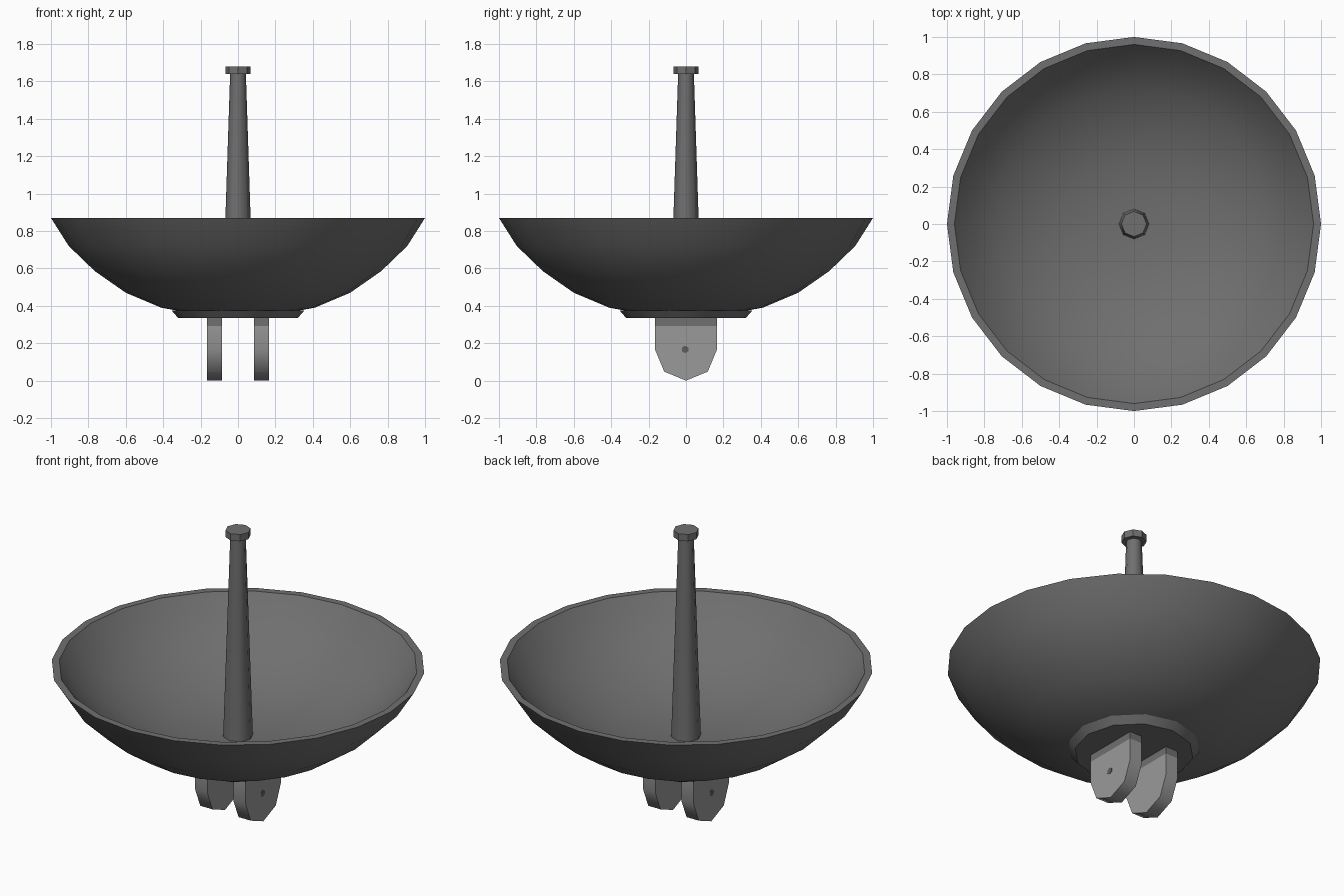
import bpy, bmesh, math

if "Cube" in bpy.data.objects:
    bpy.data.objects.remove(bpy.data.objects["Cube"])


def material(name, v):
    m = bpy.data.materials.new(name)
    m.diffuse_color = (v, v, v, 1)
    m.use_nodes = True
    m.node_tree.nodes["Principled BSDF"].inputs["Base Color"].default_value = m.diffuse_color
    return m


DARK = material("dark grey", 0.16)
LIGHT = material("light grey", 0.32)
HOLE = material("hole grey", 0.11)


def finish(bm, name, mats, smooth=None):
    bmesh.ops.recalc_face_normals(bm, faces=bm.faces[:])
    me = bpy.data.meshes.new(name)
    bm.to_mesh(me)
    bm.free()
    for m in mats:
        me.materials.append(m)
    ob = bpy.data.objects.new(name, me)
    bpy.context.collection.objects.link(ob)
    if smooth:
        bpy.ops.object.select_all(action='DESELECT')
        ob.select_set(True)
        bpy.context.view_layer.objects.active = ob
        bpy.ops.object.shade_smooth_by_angle(angle=math.radians(smooth))
    return ob


def lathe(name, profile, sides, mat, smooth=None):
    """Revolve (radius, z) points around z, closing both ends."""
    bm = bmesh.new()
    rings = []
    for r, z in profile:
        if r == 0:
            rings.append([bm.verts.new((0, 0, z))] * sides)
        else:
            rings.append([bm.verts.new((r * math.cos(2 * math.pi * i / sides),
                                        r * math.sin(2 * math.pi * i / sides), z))
                          for i in range(sides)])
    for a, b in zip(rings, rings[1:]):
        for i in range(sides):
            j = (i + 1) % sides
            quad = list(dict.fromkeys((a[i], a[j], b[j], b[i])))
            bm.faces.new(quad)
    return finish(bm, name, [mat], smooth)


# Bowl: outer shell, flat rim, shallower inner shell
outer = [(0, 0.345), (0.2, 0.352), (0.41, 0.39), (0.6, 0.47),
         (0.765, 0.585), (0.905, 0.72), (1.0, 0.87)]
inner_depth, inner_bottom = 0.87 - 0.46, 0.46
inner = [(r * 0.96, inner_bottom + (z - 0.345) / 0.525 * inner_depth)
         for r, z in reversed(outer)]
lathe("dish", outer + inner, 24, DARK, 35)

# Round foot plate under the bowl
lathe("foot_plate", [(0, 0.335), (0.32, 0.335), (0.355, 0.375), (0, 0.375)], 12, DARK, 30)

# Tapered feed mast with its cap
lathe("mast", [(0, 0.455), (0.081, 0.455), (0.042, 1.645), (0, 1.645)], 8, DARK, 50)
lathe("mast_cap", [(0, 1.64), (0.068, 1.64), (0.068, 1.68), (0, 1.68)], 8, DARK, 30)


# Two mounting lugs with rounded lower ends and a dark top band
def lug(name, side):
    bm = bmesh.new()
    r = 0.165
    pts = [(-r, 0.345), (-r, 0.293)]
    pts += [(-r * math.cos(k * math.pi / 4), r - r * math.sin(k * math.pi / 4))
            for k in range(5)]
    pts += [(r, 0.293), (r, 0.345)]
    face = bm.faces.new([bm.verts.new((side * 0.085, y, z)) for y, z in pts])
    ext = bmesh.ops.extrude_face_region(bm, geom=[face], use_keep_orig=True)
    for v in ext["geom"]:
        if isinstance(v, bmesh.types.BMVert):
            v.co.x = side * 0.165
    bmesh.ops.bisect_plane(bm, geom=bm.verts[:] + bm.edges[:] + bm.faces[:],
                           plane_co=(0, 0, 0.293), plane_no=(0, 0, 1))
    for f in bm.faces:
        f.material_index = 1 if f.calc_center_median().z > 0.293 else 0
    finish(bm, name, [LIGHT, DARK], 50)

    # Pin mark on the outer face
    bm = bmesh.new()
    bmesh.ops.create_cone(bm, cap_ends=True, segments=6, radius1=0.02,
                          radius2=0.02, depth=0.004)
    for v in bm.verts:
        x, y, z = v.co
        v.co = (side * 0.165 + z, x - 0.005, y + 0.167)
    finish(bm, name + "_pin", [HOLE])


lug("left_lug", -1)
lug("right_lug", 1)
